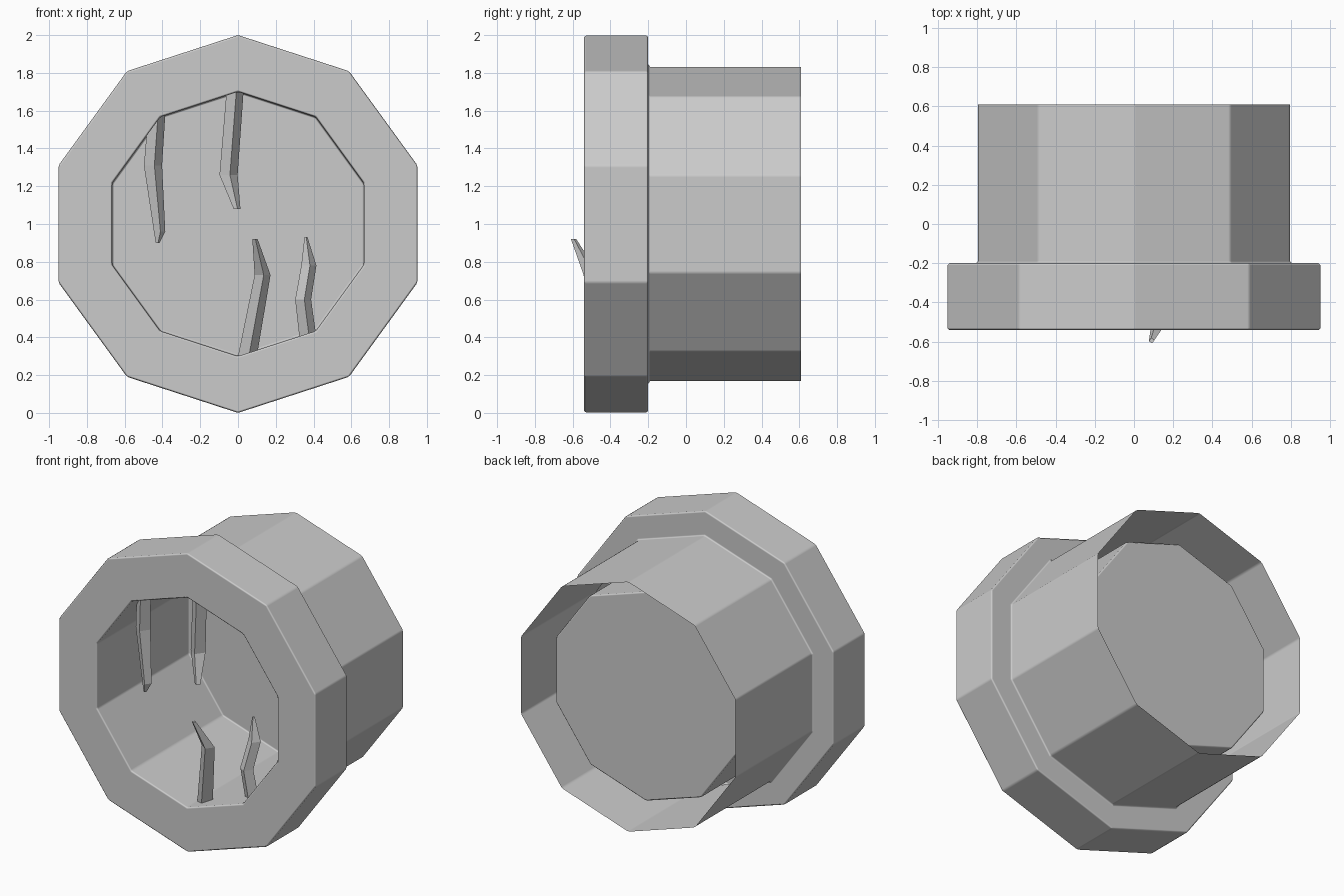
import bpy, bmesh, math
from mathutils import Vector

if "Cube" in bpy.data.objects:
    bpy.data.objects.remove(bpy.data.objects["Cube"])

SIDES = 10
CENTRE_Z = 1.0


def make_object(name, bm, smooth=False):
    mesh = bpy.data.meshes.new(name)
    bm.to_mesh(mesh)
    bm.free()
    for p in mesh.polygons:
        p.use_smooth = smooth
    obj = bpy.data.objects.new(name, mesh)
    bpy.context.collection.objects.link(obj)
    return obj


def bridge(bm, a, b):
    n = len(a)
    for i in range(n):
        j = (i + 1) % n
        bm.faces.new((a[i], a[j], b[j], b[i]))


# Ten-sided housing: inner cup floor and wall, thick flange, open rear sleeve
profile = [(0.70, 0.43), (0.70, -0.54), (1.0, -0.54),
           (1.0, -0.20), (0.835, -0.20), (0.835, 0.61)]  # (radius, y)
bm = bmesh.new()
rings = []
for r, y in profile:
    angles = [math.pi / 2 + i * math.tau / SIDES for i in range(SIDES)]
    rings.append([bm.verts.new((r * math.cos(a), y, CENTRE_Z + r * math.sin(a)))
                  for a in angles])
bm.faces.new(reversed(rings[0]))
for a, b in zip(rings, rings[1:]):
    bridge(bm, a, b)
bmesh.ops.recalc_face_normals(bm, faces=bm.faces)
# the flange front must face -y
front = min(bm.faces, key=lambda f: f.calc_center_median().y)
if front.normal.y > 0:
    bmesh.ops.reverse_faces(bm, faces=bm.faces)
housing = make_object("housing", bm, smooth=True)
bev = housing.modifiers.new("edge_bevel", 'BEVEL')
bev.width = 0.01
bev.segments = 1
bev.limit_method = 'ANGLE'
bev.angle_limit = math.radians(25)
bev.harden_normals = True


# Bent, tapering spikes growing from the cup wall: (x, y, z, radius) along the path
def spike(name, path):
    bm = bmesh.new()
    rows = []
    for x, y, z, r in path:
        offsets = [(r, 0.2 * r), (-0.15 * r, r), (-r, -0.2 * r), (0.15 * r, -r)]
        rows.append([bm.verts.new(Vector((x + dx, y + dy, z))) for dx, dy in offsets])
    for a, b in zip(rows, rows[1:]):
        bridge(bm, a, b)
    bm.faces.new(rows[0])
    bm.faces.new(rows[-1])
    bmesh.ops.recalc_face_normals(bm, faces=bm.faces)
    return make_object(name, bm)


spike("upper_middle_spike", [(-0.015, -0.38, 1.71, 0.045), (-0.05, -0.35, 1.26, 0.048),
                             (-0.005, -0.42, 1.08, 0.018)])
spike("upper_left_spike", [(-0.43, -0.38, 1.58, 0.045), (-0.45, -0.36, 1.31, 0.048),
                           (-0.415, -0.37, 0.96, 0.03), (-0.425, -0.375, 0.90, 0.01)])
spike("lower_middle_spike", [(0.05, -0.42, 0.30, 0.05), (0.13, -0.50, 0.73, 0.042),
                             (0.09, -0.595, 0.92, 0.014)])
spike("lower_right_spike", [(0.37, -0.38, 0.40, 0.045), (0.345, -0.40, 0.60, 0.042),
                            (0.375, -0.36, 0.78, 0.04), (0.36, -0.35, 0.93, 0.008)])
